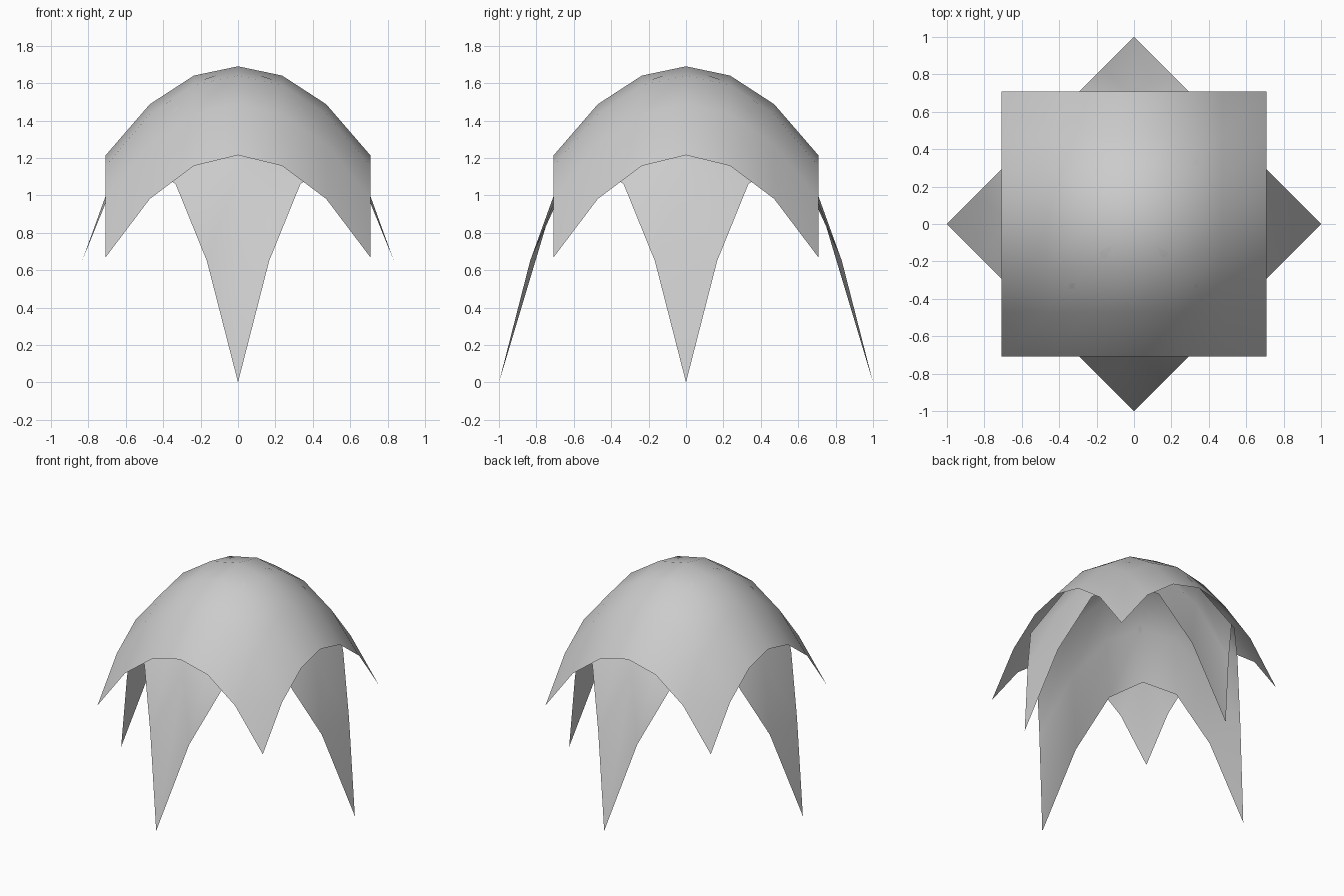
import bpy
import math

if "Cube" in bpy.data.objects:
    bpy.data.objects.remove(bpy.data.objects["Cube"], do_unlink=True)

grey = bpy.data.materials.new("soft grey cloth")
grey.use_nodes = True
colour = (0.6, 0.6, 0.6, 1.0)
grey.diffuse_color = colour
grey.node_tree.nodes["Principled BSDF"].inputs["Base Color"].default_value = colour

HALF = math.sqrt(0.5)
CELLS = 6
MID = CELLS // 2


def upper_height(i, j):
    """Domed drape that falls away evenly with distance."""
    r2 = (i * i + j * j) * (HALF / MID) ** 2
    return 1.69 - 0.88 * r2 - 0.14 * r2 * r2


# Drape heights by steps from the centre (larger step, smaller step)
LOWER = {
    (0, 0): 1.68,
    (1, 0): 1.625, (1, 1): 1.57,
    (2, 0): 1.465, (2, 1): 1.38, (2, 2): 1.11,
    (3, 0): 1.17, (3, 1): 1.06, (3, 2): 0.65, (3, 3): 0.0,
}


def lower_height(i, j):
    a, b = abs(i), abs(j)
    return LOWER[max(a, b), min(a, b)]


def make_cloth(name, height, angle):
    """Square sheet of triangles, turned about z and draped by height."""
    c, s = math.cos(angle), math.sin(angle)
    verts, faces = [], []
    steps = range(-MID, MID + 1)
    for j in steps:
        for i in steps:
            u, v = i * HALF / MID, j * HALF / MID
            verts.append((c * u - s * v, s * u + c * v, height(i, j)))
    row = CELLS + 1
    for j in range(CELLS):
        for i in range(CELLS):
            k = j * row + i
            faces.append((k, k + 1, k + row + 1))
            faces.append((k, k + row + 1, k + row))
    mesh = bpy.data.meshes.new(name)
    mesh.from_pydata(verts, [], faces)
    mesh.materials.append(grey)
    mesh.shade_smooth()
    obj = bpy.data.objects.new(name, mesh)
    bpy.context.collection.objects.link(obj)
    return obj


# Square upper sheet, and the lower sheet turned by an eighth
make_cloth("upper_cloth", upper_height, 0.0)
make_cloth("lower_cloth", lower_height, math.pi / 4)
